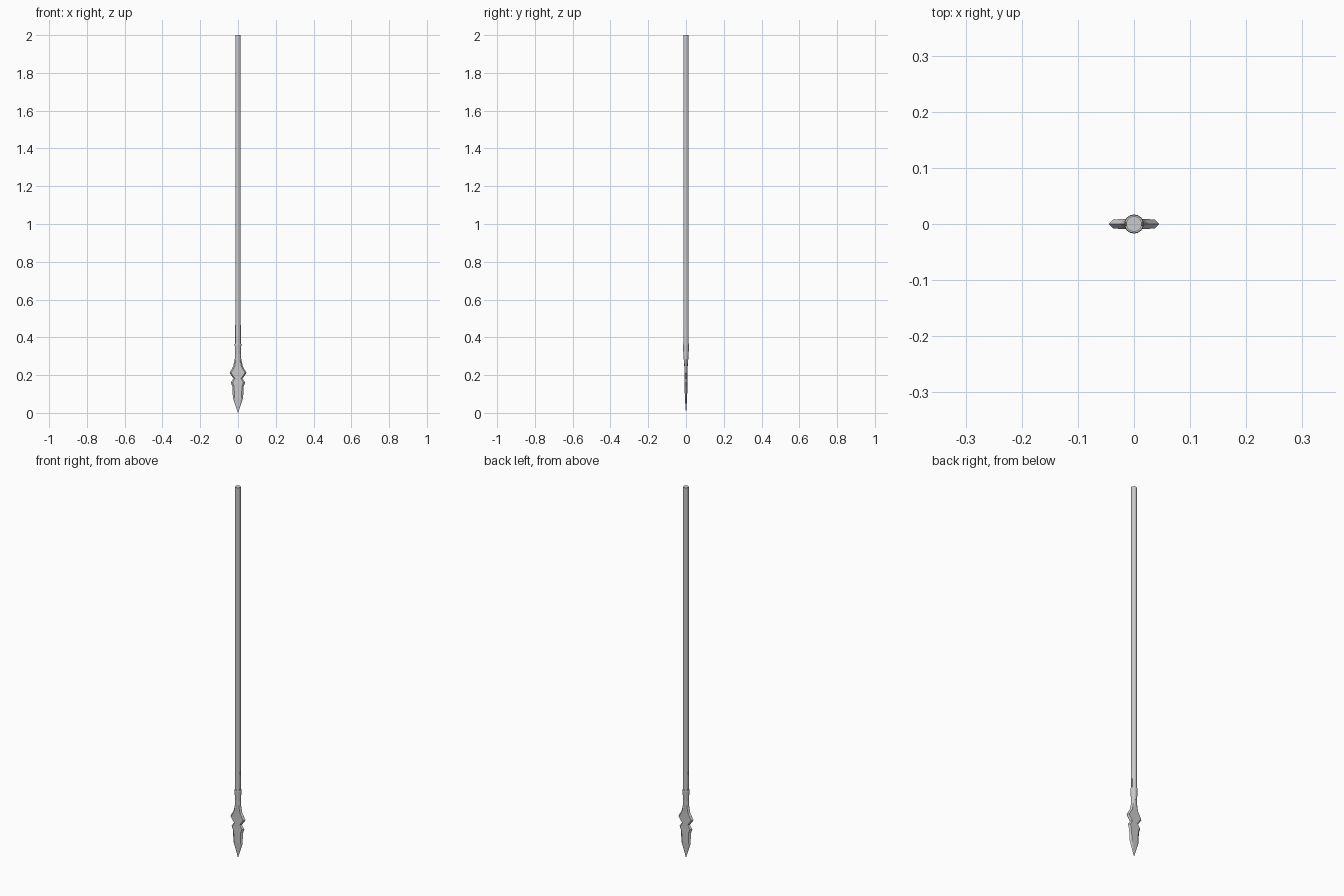
import bpy, bmesh
from math import cos, sin, pi

if "Cube" in bpy.data.objects:
    bpy.data.objects.remove(bpy.data.objects["Cube"])


def loft(name, rings):
    """Skin a stack of equal-length point rings, with capped ends."""
    bm = bmesh.new()
    rows = [[bm.verts.new(p) for p in ring] for ring in rings]
    n = len(rows[0])
    for a, b in zip(rows, rows[1:]):
        for i in range(n):
            j = (i + 1) % n
            bm.faces.new((a[i], a[j], b[j], b[i]))
    bm.faces.new(rows[0][::-1])
    bm.faces.new(rows[-1])
    bmesh.ops.remove_doubles(bm, verts=bm.verts, dist=1e-5)
    bmesh.ops.recalc_face_normals(bm, faces=bm.faces)
    mesh = bpy.data.meshes.new(name)
    bm.to_mesh(mesh)
    bm.free()
    obj = bpy.data.objects.new(name, mesh)
    bpy.context.collection.objects.link(obj)
    return obj


def ellipse(rx, ry, z, n=16):
    return [(rx * cos(2 * pi * i / n), ry * sin(2 * pi * i / n), z) for i in range(n)]


def bevelled(w, bevel, t, z):
    """Flat blade section with sharpened left and right edges."""
    c = w - bevel
    return [(w, 0, z), (c, t, z), (-c, t, z), (-w, 0, z), (-c, -t, z), (c, -t, z)]


# Shaft
loft("shaft", [ellipse(0.0138, 0.0138, z) for z in (0.30, 2.0)])

# Blade: half width, edge bevel, half thickness, height
blade = [(0.0005, 0.0003, 0.0004, 0.0), (0.027, 0.009, 0.006, 0.078),
         (0.030, 0.009, 0.0075, 0.14), (0.038, 0.009, 0.0075, 0.16),
         (0.024, 0.008, 0.0075, 0.182), (0.045, 0.008, 0.008, 0.212),
         (0.026, 0.008, 0.009, 0.245), (0.017, 0.006, 0.009, 0.285)]
loft("blade", [bevelled(*row) for row in blade])

# Socket flowing from the blade into the shaft
socket = [(0.021, 0.008, 0.235), (0.0175, 0.011, 0.265), (0.0155, 0.0135, 0.31),
          (0.0175, 0.0170, 0.362), (0.0165, 0.0160, 0.368)]
loft("socket", [ellipse(*row) for row in socket])

# Tapered side straps above the socket
for side, label in ((-1, "left"), (1, "right")):
    rings = []
    for h, z in ((0.004, 0.36), (0.002, 0.465)):
        rings.append([(side * x, y, z) for x, y in
                      ((0.012, -h), (0.0150, -h), (0.0150, h), (0.012, h))])
    loft(label + "_strap", rings)
